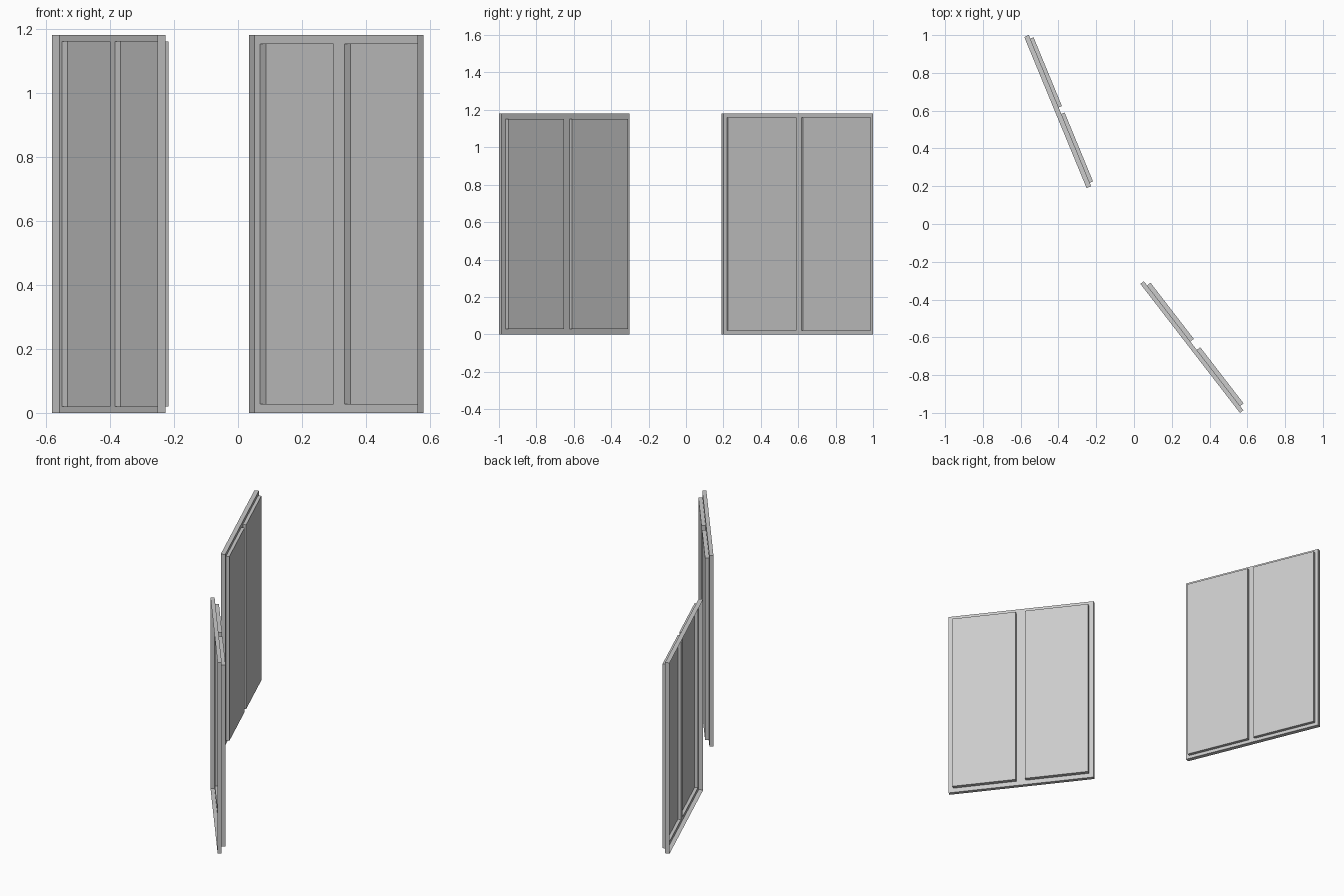
import bpy, bmesh
from mathutils import Vector, Matrix

cube = bpy.data.objects.get("Cube")
if cube:
    bpy.data.objects.remove(cube, do_unlink=True)

HEIGHT = 1.18

grey = bpy.data.materials.new("plain grey")
grey.use_nodes = True
colour = (0.6, 0.6, 0.6, 1)
grey.diffuse_color = colour
grey.node_tree.nodes["Principled BSDF"].inputs["Base Color"].default_value = colour


def shutter(name, far, near, rim, margin, gap, raise_by):
    """Open-backed leaf: flat sheet, two raised panels, rim folded to the back."""
    far, near = Vector((*far, 0)), Vector((*near, 0))
    along = (near - far).normalized()
    length = (near - far).length
    up = Vector((0, 0, 1))
    normal = up.cross(along) * -1
    if normal.x < 0:
        normal = -normal

    # Sheet as a grid of cells, in local (along, height, outward)
    us = [0, margin, (length - gap) / 2, (length + gap) / 2, length - margin, length]
    zs = [0, margin, HEIGHT - margin, HEIGHT]
    bm = bmesh.new()
    grid = [[bm.verts.new((u, z, 0)) for z in zs] for u in us]
    cells = {}
    for i in range(len(us) - 1):
        for j in range(len(zs) - 1):
            cells[i, j] = bm.faces.new((grid[i][j], grid[i + 1][j],
                                        grid[i + 1][j + 1], grid[i][j + 1]))

    # Rim folded back from the outer edges
    border = [e for e in bm.edges if e.is_boundary]
    out = bmesh.ops.extrude_edge_only(bm, edges=border)["geom"]
    bmesh.ops.translate(bm, vec=(0, 0, -rim),
                        verts=[g for g in out if isinstance(g, bmesh.types.BMVert)])

    # Two panels pushed outward
    for i in (1, 3):
        out = bmesh.ops.extrude_discrete_faces(bm, faces=[cells[i, 1]])["faces"]
        bmesh.ops.translate(bm, vec=(0, 0, raise_by), verts=out[0].verts[:])

    # Stand the leaf up in place
    place = Matrix((along, up, normal)).transposed().to_4x4()
    place.translation = far
    bmesh.ops.transform(bm, matrix=place, verts=bm.verts[:])
    bmesh.ops.recalc_face_normals(bm, faces=bm.faces[:])
    if sum(f.normal.dot(normal) for f in bm.faces) < 0:
        bmesh.ops.reverse_faces(bm, faces=bm.faces[:])

    mesh = bpy.data.meshes.new(name)
    bm.to_mesh(mesh)
    bm.free()
    mesh.materials.append(grey)
    obj = bpy.data.objects.new(name, mesh)
    bpy.context.collection.objects.link(obj)


shutter("right_shutter", (-0.557, 1.0), (-0.227, 0.2), 0.026, 0.02, 0.037, 0.019)
shutter("left_shutter", (0.052, -0.303), (0.579, -0.986), 0.023, 0.028, 0.056, 0.023)
